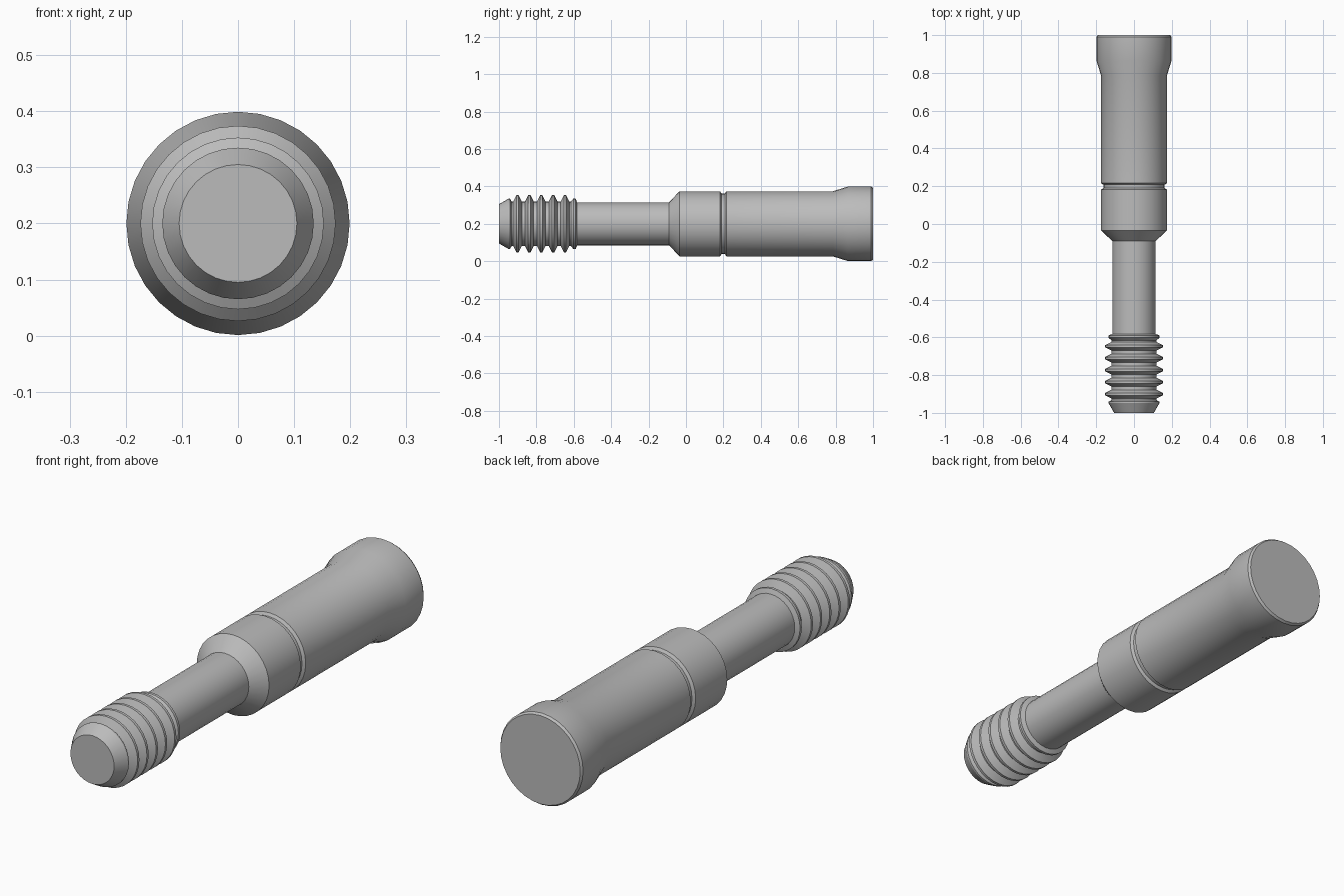
import bpy, bmesh, math

if "Cube" in bpy.data.objects:
    bpy.data.objects.remove(bpy.data.objects["Cube"], do_unlink=True)

SIDES = 32
AXIS_Z = 0.2

steel = bpy.data.materials.new("plain grey steel")
steel.use_nodes = True
GREY = (0.5, 0.5, 0.5, 1)
steel.diffuse_color = GREY
steel.node_tree.nodes["Principled BSDF"].inputs["Base Color"].default_value = GREY


def lathe(name, profile, cap_front=False, cap_back=False):
    """Turn (y, radius) points around the long axis."""
    bm = bmesh.new()
    rings = []
    for y, r in profile:
        ring = []
        for i in range(SIDES):
            a = 2 * math.pi * i / SIDES
            ring.append(bm.verts.new((r * math.cos(a), y, AXIS_Z + r * math.sin(a))))
        rings.append(ring)
    for a, b in zip(rings, rings[1:]):
        for i in range(SIDES):
            j = (i + 1) % SIDES
            bm.faces.new((a[i], b[i], b[j], a[j]))
    if cap_front:
        bm.faces.new(rings[0])
    if cap_back:
        bm.faces.new(rings[-1][::-1])
    # joined parts stay open where they meet, so face outward by axis test
    for f in bm.faces:
        f.normal_update()
        c = f.calc_center_median()
        out = f.normal.x * c.x + f.normal.z * (c.z - AXIS_Z)
        if len(f.verts) > 4:
            out = f.normal.y * c.y
        if out < 0:
            f.normal_flip()
    mesh = bpy.data.meshes.new(name)
    bm.to_mesh(mesh)
    bm.free()
    mesh.materials.append(steel)
    obj = bpy.data.objects.new(name, mesh)
    bpy.context.collection.objects.link(obj)
    bpy.ops.object.select_all(action="DESELECT")
    obj.select_set(True)
    bpy.context.view_layer.objects.active = obj
    bpy.ops.object.shade_smooth_by_angle(angle=math.radians(25))
    return obj


# Tapered tip and ridged end
ROOT, CREST = 0.119, 0.153
ridges = [(-1, 0.105), (-0.948, 0.135), (-0.941, 0.135), (-0.932, ROOT)]
for k in range(5):
    y = -0.901 + 0.0635 * k
    ridges += [(y - 0.023, ROOT), (y - 0.006, CREST), (y + 0.006, CREST), (y + 0.023, ROOT)]
ridges += [(-0.616, ROOT), (-0.602, 0.135), (-0.59, 0.135), (-0.582, 0.115)]
lathe("ridged_end", ridges, cap_front=True)

# Plain shank
lathe("shank", [(-0.582, 0.115), (-0.09, 0.115)])

# Shoulder and front collar
lathe("collar", [(-0.09, 0.115), (-0.035, 0.174), (0.182, 0.174), (0.19, 0.162)])

# Narrow groove between collar and handle
lathe("groove", [(0.19, 0.162), (0.208, 0.162)])

# Handle with flared rear
lathe("handle", [(0.208, 0.162), (0.216, 0.174), (0.785, 0.174), (0.865, 0.199),
                 (0.99, 0.199), (1, 0.192)], cap_back=True)
